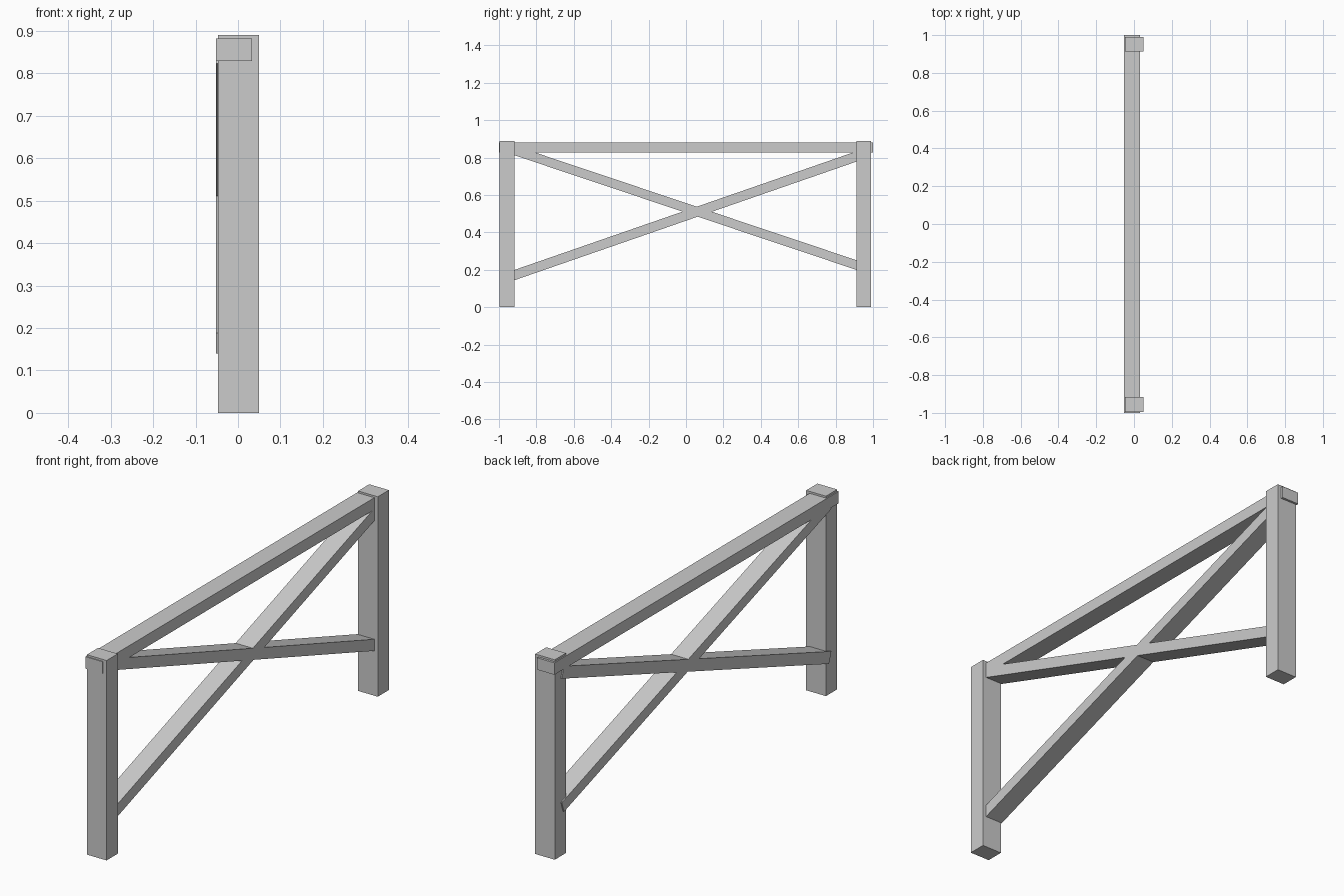
import bpy, bmesh, math
from mathutils import Matrix, Vector

if "Cube" in bpy.data.objects:
    bpy.data.objects.remove(bpy.data.objects["Cube"])


def beam(name, center, size, tilt=0.0):
    """Rectangular timber, optionally tilted about the x axis."""
    bm = bmesh.new()
    m = (Matrix.Translation(Vector(center)) @ Matrix.Rotation(tilt, 4, 'X')
         @ Matrix.Diagonal((*size, 1)))
    bmesh.ops.create_cube(bm, size=1, matrix=m)
    mesh = bpy.data.meshes.new(name)
    bm.to_mesh(mesh)
    bm.free()
    ob = bpy.data.objects.new(name, mesh)
    bpy.context.collection.objects.link(ob)
    return ob


def brace(name, start, end, thickness):
    """Diagonal timber running between two (y, z) points."""
    dy, dz = end[0] - start[0], end[1] - start[1]
    mid = (RAIL_X, (start[0] + end[0]) / 2, (start[1] + end[1]) / 2)
    return beam(name, mid, (RAIL_W, math.hypot(dy, dz), thickness),
                math.atan2(dz, dy))


RAIL_X, RAIL_W = -0.0095, 0.085

# upright posts
beam("front_post", (0.0015, -0.9565, 0.445), (0.097, 0.079, 0.89))
beam("back_post", (0.0015, 0.951, 0.445), (0.097, 0.078, 0.89))

# top rail, its ends standing slightly proud of the posts
beam("top_rail", (RAIL_X, 0, 0.855), (RAIL_W, 2.0, 0.053))

# crossed braces, ends let into the posts
brace("rising_brace", (-0.94, 0.164), (0.94, 0.816), 0.052)
brace("falling_brace", (-0.94, 0.846), (0.94, 0.216), 0.049)
